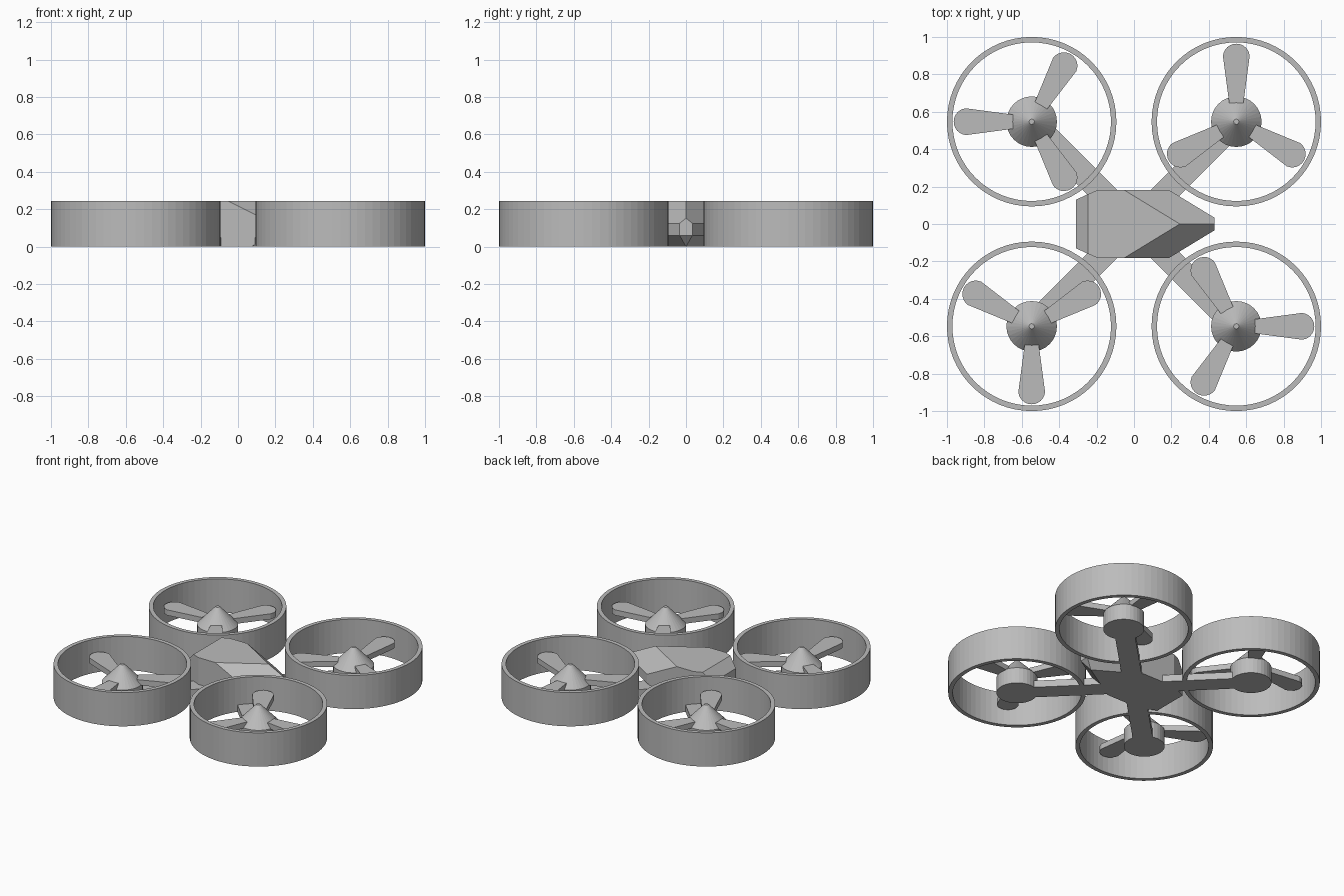
import bpy, bmesh
from math import sin, cos, pi, radians, atan2, hypot
from mathutils import Matrix

cube = bpy.data.objects.get("Cube")
if cube:
    bpy.data.objects.remove(cube, do_unlink=True)

# One plain grey for the whole airframe
grey = bpy.data.materials.new("plain grey")
grey.use_nodes = True
colour = (0.5, 0.5, 0.5, 1)
grey.diffuse_color = colour
grey.node_tree.nodes["Principled BSDF"].inputs["Base Color"].default_value = colour

HUB = 0.547          # rotor axis offset in x and y
RING_OUT, RING_IN, TOP = 0.453, 0.424, 0.245


def finish(name, bm, location=(0, 0, 0), turn=0):
    bmesh.ops.recalc_face_normals(bm, faces=bm.faces)
    mesh = bpy.data.meshes.new(name)
    bm.to_mesh(mesh)
    bm.free()
    mesh.materials.append(grey)
    obj = bpy.data.objects.new(name, mesh)
    obj.location = location
    obj.rotation_euler.z = turn
    bpy.context.collection.objects.link(obj)
    return obj


def lathe(name, profile, segments, location, closed=False):
    """Spin an (r, z) profile around z; open profiles get end caps."""
    bm = bmesh.new()
    loops = [[bm.verts.new((r * cos(2 * pi * i / segments), r * sin(2 * pi * i / segments), z))
              for i in range(segments)] for r, z in profile]
    pairs = list(zip(loops, loops[1:]))
    if closed:
        pairs.append((loops[-1], loops[0]))
    else:
        bm.faces.new(loops[0])
        bm.faces.new(loops[-1])
    for a, b in pairs:
        for i in range(segments):
            j = (i + 1) % segments
            bm.faces.new((a[i], a[j], b[j], b[i]))
    return finish(name, bm, location)


def prism(name, outline, z0, z1, location=(0, 0, 0), turn=0):
    """Extrude a flat outline from z0 to z1."""
    bm = bmesh.new()
    face = bm.faces.new([bm.verts.new((x, y, z0)) for x, y in outline])
    ext = bmesh.ops.extrude_face_region(bm, geom=[face])
    verts = [v for v in ext["geom"] if isinstance(v, bmesh.types.BMVert)]
    bmesh.ops.translate(bm, verts=verts, vec=(0, 0, z1 - z0))
    return finish(name, bm, location, turn)


# Faceted body: half of the corner points, mirrored across y
body_points = [
    (-0.31, 0.13, 0), (-0.31, 0.13, 0.18), (-0.245, 0.16, TOP),      # tail
    (-0.19, 0.183, 0), (-0.19, 0.183, TOP), (-0.055, 0.183, TOP),    # flank
    (0.07, 0.183, 0), (0.185, 0.183, 0.06), (0.185, 0.183, 0.125),   # shoulder
    (0.43, 0.034, 0.06), (0.43, 0.034, 0.125),                       # nose sides
    (0.43, 0, 0.152), (0.245, 0, TOP), (0.371, 0, 0),                # nose ridge
]
bm = bmesh.new()
for x, y, z in body_points:
    for side in ((1, -1) if y else (1,)):
        bm.verts.new((x, y * side, z))
bmesh.ops.convex_hull(bm, input=bm.verts)
bmesh.ops.dissolve_limit(bm, angle_limit=radians(2), verts=bm.verts, edges=bm.edges)
finish("body", bm)

# Blade outline: narrow root, wide rounded tip
TIP_R, TIP_X = 0.072, 0.345
blade = [(0.1, -0.038)]
for i in range(13):
    a = radians(-84 + 14 * i)
    blade.append((TIP_X + TIP_R * cos(a), TIP_R * sin(a)))
blade.append((0.1, 0.038))

# Arm, motor pod, guard ring and propeller at each corner
corners = {
    "back_left": (1, 1, 90), "back_right": (-1, 1, 180),
    "front_left": (1, -1, 0), "front_right": (-1, -1, 30),
}
for label, (sx, sy, first_blade) in corners.items():
    centre = (sx * HUB, sy * HUB, 0)
    reach = hypot(HUB, HUB)
    prism(label + "_arm", [(0.05, -0.066), (reach, -0.066), (reach, 0.066), (0.05, 0.066)],
          0, 0.05, turn=atan2(sy, sx))
    lathe(label + "_motor_pod", [(0.135, 0), (0.135, 0.115), (0.014, TOP - 0.003)], 32, centre)
    lathe(label + "_guard_ring",
          [(RING_OUT, 0), (RING_OUT, TOP), (RING_IN, TOP), (RING_IN, 0)], 64, centre, closed=True)
    for k in range(3):
        prism(f"{label}_blade_{k + 1}", blade, 0.11, 0.15, centre,
              radians(first_blade + 120 * k))
